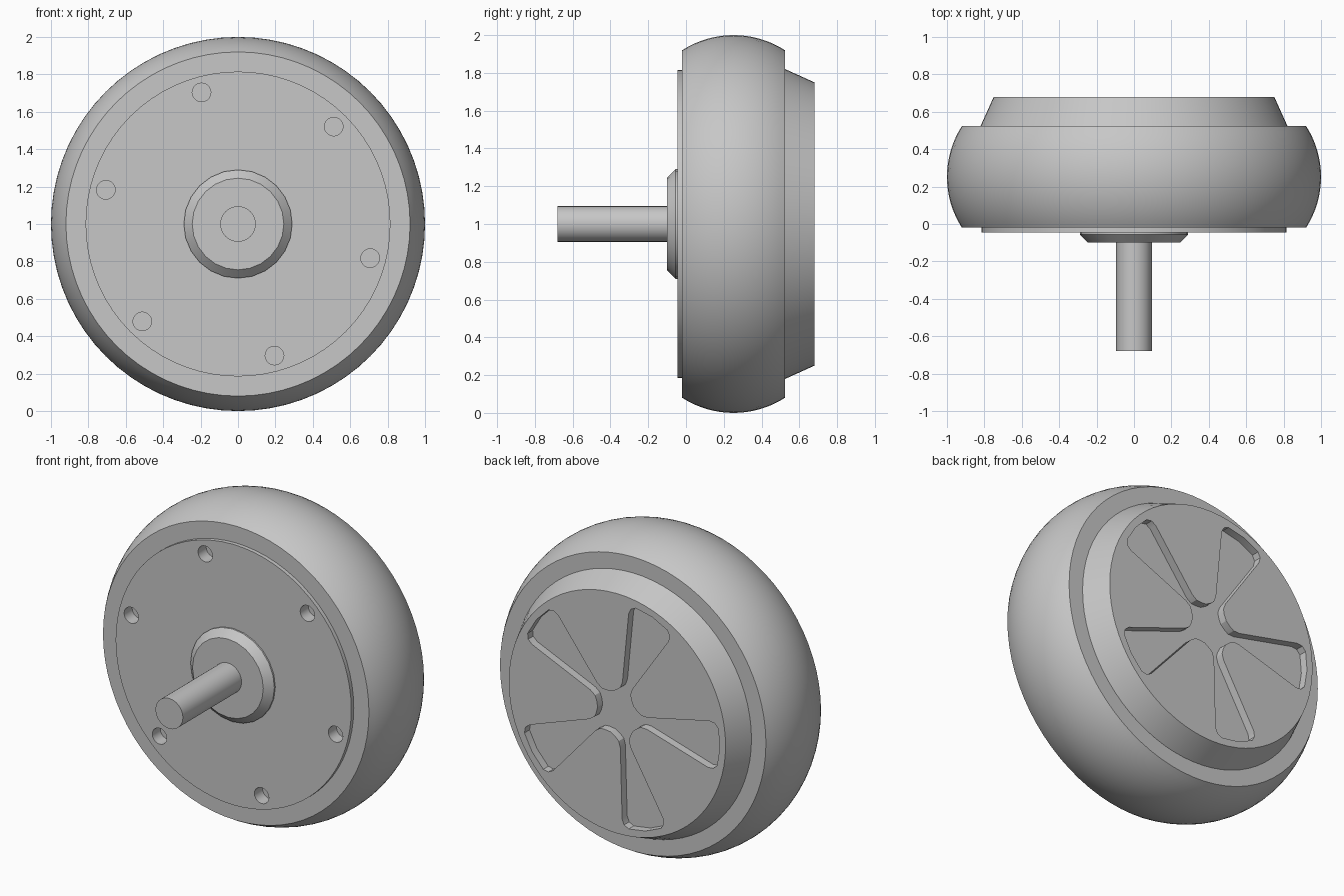
import bpy, bmesh, math
from math import sin, cos, radians, tau

cube = bpy.data.objects.get("Cube")
if cube:
    bpy.data.objects.remove(cube, do_unlink=True)

AXIS_Z = 1.0

grey = bpy.data.materials.new("plain_grey")
grey.use_nodes = True
colour = (0.57, 0.57, 0.57, 1)
grey.diffuse_color = colour
grey.node_tree.nodes["Principled BSDF"].inputs["Base Color"].default_value = colour


def finish(name, bm):
    bmesh.ops.recalc_face_normals(bm, faces=bm.faces)
    mesh = bpy.data.meshes.new(name)
    bm.to_mesh(mesh)
    bm.free()
    mesh.materials.append(grey)
    obj = bpy.data.objects.new(name, mesh)
    bpy.context.collection.objects.link(obj)
    return obj


def lathe(name, profile, sides, ring=False):
    """Turn (radius, y) points about the wheel axle; a ring closes on itself."""
    bm = bmesh.new()
    loops = [[bm.verts.new((r * sin(tau * i / sides), y, AXIS_Z + r * cos(tau * i / sides)))
              for i in range(sides)] for r, y in profile]
    pairs = list(zip(loops, loops[1:]))
    if ring:
        pairs.append((loops[-1], loops[0]))
    else:
        bm.faces.new(loops[0])
        bm.faces.new(loops[-1])
    for a, b in pairs:
        for i in range(sides):
            j = (i + 1) % sides
            bm.faces.new((a[i], a[j], b[j], b[i]))
    return finish(name, bm)


def prism(bm, outline, y0, y1):
    """Add a closed prism along y from an (x, z) outline."""
    face = bm.faces.new([bm.verts.new((x, y0, AXIS_Z + z)) for x, z in outline])
    moved = bmesh.ops.extrude_face_region(bm, geom=[face])["geom"]
    bmesh.ops.translate(bm, vec=(0, y1 - y0, 0),
                        verts=[v for v in moved if isinstance(v, bmesh.types.BMVert)])


def cut(target, bm):
    cutter = finish("cutter", bm)
    cutter.hide_render = True
    mod = target.modifiers.new("cut", "BOOLEAN")
    mod.operation = "DIFFERENCE"
    mod.solver = "EXACT"
    mod.object = cutter
    bpy.context.view_layer.objects.active = target
    bpy.ops.object.modifier_apply(modifier=mod.name)
    bpy.data.objects.remove(cutter, do_unlink=True)


# Tyre: bulging tread on a ring
half, sag, mid = 0.272, 0.08, 0.252
bulge = (half ** 2 + sag ** 2) / (2 * sag)
sweep = math.asin(half / bulge)
tread = [(1 - bulge + bulge * cos(t), mid + bulge * sin(t))
         for t in (sweep * (k / 8 - 1) for k in range(17))]
tyre = lathe("tyre", [(0.78, mid - half)] + tread + [(0.78, mid + half)], 72, ring=True)

# Front plate with six bolt holes
plate = lathe("front_plate", [(0.815, -0.045), (0.815, 0.25)], 72)
holes = bmesh.new()
for k in range(6):
    a = radians(45.5 + 60 * k)
    prism(holes, [(0.73 * cos(a) + 0.05 * cos(tau * i / 20),
                   0.73 * sin(a) + 0.05 * sin(tau * i / 20)) for i in range(20)], -0.2, 0.035)
cut(plate, holes)

# Back cap with a recessed five-armed star
cap = lathe("back_cap", [(0.82, 0.3), (0.82, 0.525), (0.75, 0.68)], 72)
side = [(0.15, 20), (0.17, 12.5), (0.21, 10), (0.65, 13), (0.685, 12), (0.705, 9.5)]
arm = ([(0.135, -36)] + [(r, -d) for r, d in side] + [(0.71, 0)]
       + [(r, d) for r, d in reversed(side)])
star = bmesh.new()
prism(star, [(-r * sin(radians(d + 20 + 72 * k)), r * cos(radians(d + 20 + 72 * k)))
             for k in range(5) for r, d in arm], 0.63, 0.8)
cut(cap, star)

# Chamfered hub and axle shaft
hub = lathe("hub", [(0.245, -0.1), (0.29, -0.055), (0.29, -0.02)], 24)
shaft = lathe("axle_shaft", [(0.095, -0.68), (0.095, -0.05)], 24)

# Smooth curved sides, sharp rims
bpy.ops.object.select_all(action="DESELECT")
for obj in (tyre, plate, cap, hub, shaft):
    obj.select_set(True)
bpy.context.view_layer.objects.active = tyre
bpy.ops.object.shade_smooth_by_angle(angle=radians(22))
